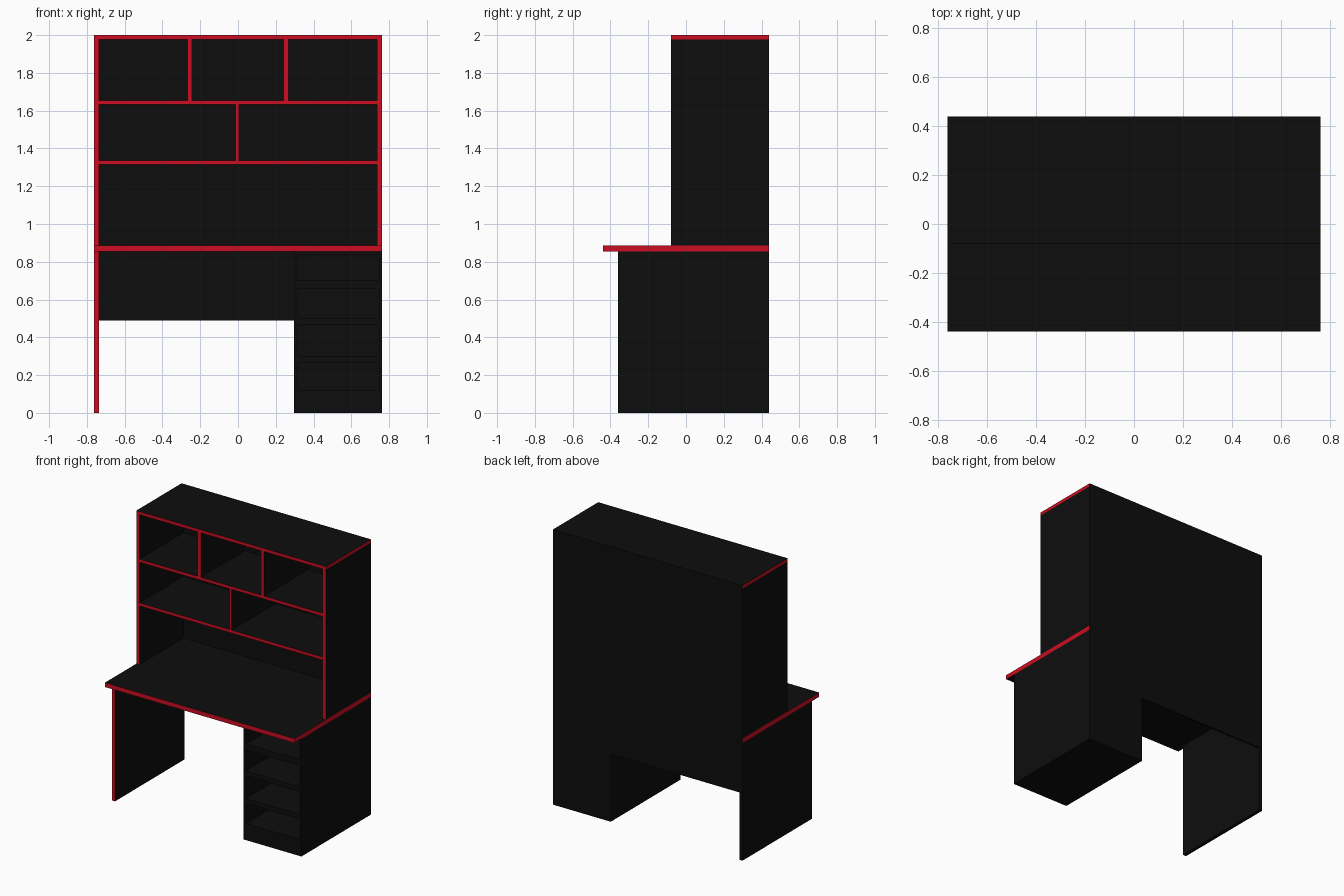
import bpy, bmesh

if "Cube" in bpy.data.objects:
    bpy.data.objects.remove(bpy.data.objects["Cube"])


def make_mat(name, col):
    m = bpy.data.materials.new(name)
    m.diffuse_color = col
    m.use_nodes = True
    m.node_tree.nodes["Principled BSDF"].inputs["Base Color"].default_value = m.diffuse_color
    return m


BLACK = make_mat("black_board", (0.004, 0.004, 0.004, 1))
RED = make_mat("red_edging", (0.6, 0.004, 0.015, 1))


def board(name, x, y, z, red=""):
    """Box from (min, max) ranges; red: 'f' = front edge, 's' = both side edges."""
    bm = bmesh.new()
    bmesh.ops.create_cube(bm, size=1)
    for v in bm.verts:
        v.co = [r[0] if c < 0 else r[1] for c, r in zip(v.co, (x, y, z))]
    bm.normal_update()
    for f in bm.faces:
        front = f.normal.y < -0.9 and "f" in red
        side = abs(f.normal.x) > 0.9 and "s" in red
        f.material_index = 1 if front or side else 0
    me = bpy.data.meshes.new(name)
    bm.to_mesh(me)
    bm.free()
    me.materials.append(BLACK)
    me.materials.append(RED)
    ob = bpy.data.objects.new(name, me)
    bpy.context.collection.objects.link(ob)
    return ob


W, T = 0.762, 0.025           # half width, board thickness
BACK, INNER = 0.44, 0.425     # back panel outer and inner faces
HUTCH, BASE = -0.08, -0.36    # front faces of upper and lower units
DESK_Z, DESK_TOP = 0.855, 0.887

# Desk top and back panels
board("desk_top", (-W, W), (-0.44, BACK), (DESK_Z, DESK_TOP), "fs")
board("hutch_back", (-W + T, W - T), (INNER, BACK), (DESK_TOP, 1.977))
board("modesty_panel", (-W + T, 0.297), (INNER, BACK), (0.49, DESK_Z))

# Upper shelving unit
board("hutch_top", (-W, W), (HUTCH, BACK), (1.977, 2.0), "fs")
for name, x in (("hutch_left_side", -W), ("hutch_right_side", W - T)):
    board(name, (x, x + T), (HUTCH, BACK), (DESK_TOP, 1.977), "f")
for name, z in (("upper_shelf", 1.632), ("lower_shelf", 1.314)):
    board(name, (-W + T, W - T), (HUTCH, INNER), (z, z + 0.022), "f")
for name, x in (("upper_left_divider", -0.256), ("upper_right_divider", 0.254)):
    board(name, (x - T / 2, x + T / 2), (HUTCH, INNER), (1.654, 1.977), "f")
board("middle_divider", (-0.013, 0.004), (HUTCH, INNER), (1.336, 1.632), "f")

# Left leg panel
board("left_leg_panel", (-W, -W + T), (BASE, BACK), (0, DESK_Z), "f")

# Open pedestal on the right
PL, PR = 0.315, W - 0.015
board("pedestal_left_side", (0.297, PL), (BASE, BACK), (0, DESK_Z))
board("pedestal_right_side", (PR, W), (BASE, BACK), (0, DESK_Z))
board("pedestal_back", (PL, PR), (INNER, BACK), (0.12, DESK_Z))
board("pedestal_plinth", (PL, PR), (BASE, BACK), (0, 0.12))
for i, (z0, z1) in enumerate(((0.268, 0.302), (0.466, 0.503), (0.655, 0.70))):
    board(f"pedestal_shelf_{i + 1}", (PL, PR), (BASE, INNER), (z0, z1))
board("pedestal_top_rail", (PL, PR), (BASE, INNER), (0.835, DESK_Z))
